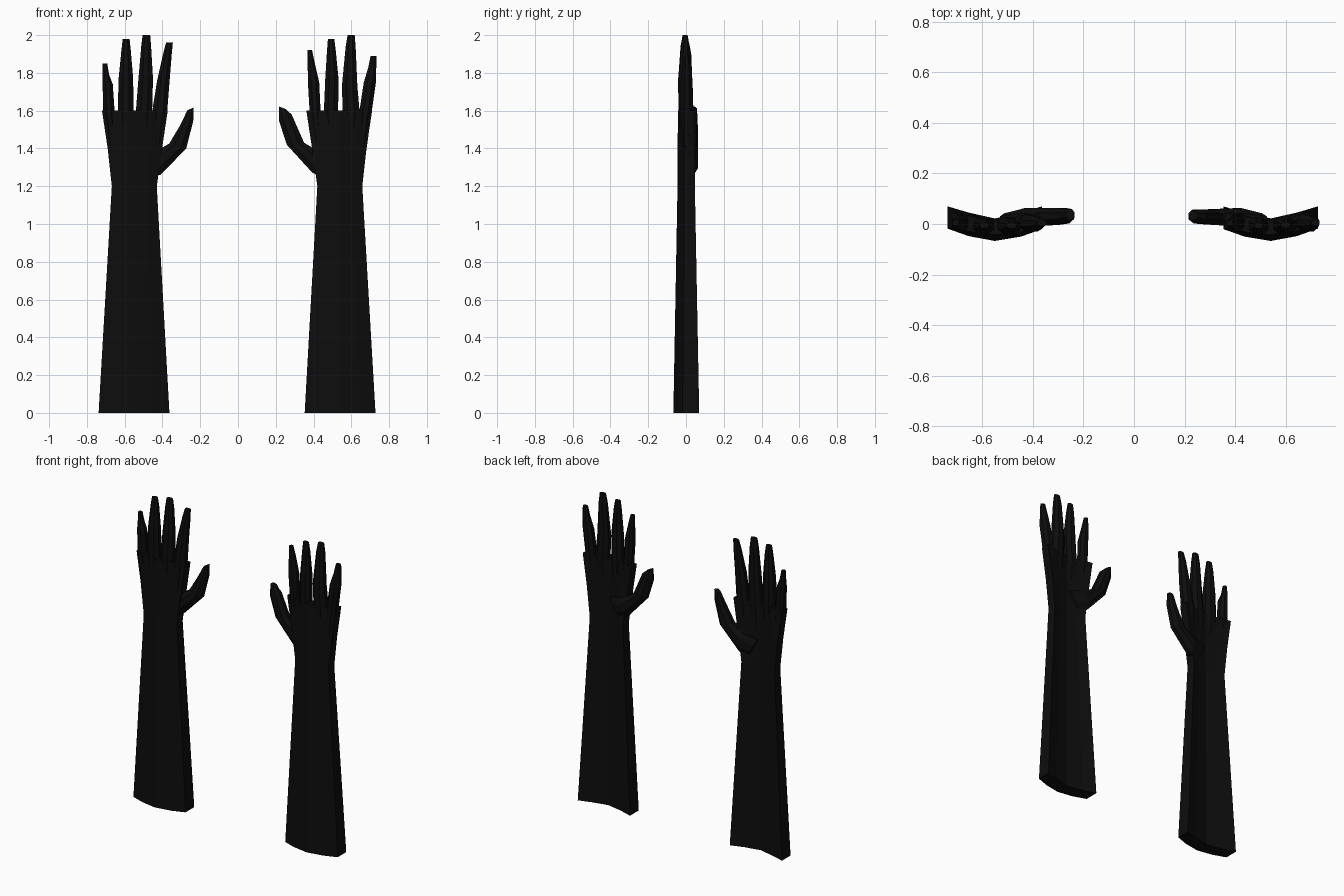
import bpy, bmesh, math
from mathutils import Vector

if "Cube" in bpy.data.objects:
    bpy.data.objects.remove(bpy.data.objects["Cube"])

black = bpy.data.materials.new("black_cloth")
black.diffuse_color = (0.004, 0.004, 0.004, 1)
black.use_nodes = True
black.node_tree.nodes["Principled BSDF"].inputs["Base Color"].default_value = black.diffuse_color


def loft(name, rings):
    """Skin equal-length rings of points into a closed, flat-faced solid."""
    bm = bmesh.new()
    vs = [[bm.verts.new(p) for p in r] for r in rings]
    n = len(vs[0])
    for a, b in zip(vs, vs[1:]):
        for i in range(n):
            j = (i + 1) % n
            bm.faces.new((a[i], a[j], b[j], b[i]))
    bm.faces.new(vs[0][::-1])
    bm.faces.new(vs[-1])
    bmesh.ops.recalc_face_normals(bm, faces=bm.faces)
    me = bpy.data.meshes.new(name)
    bm.to_mesh(me)
    bm.free()
    ob = bpy.data.objects.new(name, me)
    bpy.context.collection.objects.link(ob)
    me.materials.append(black)
    return ob


def ring(x0, z0, x1, z1, y, h, n=8):
    """Rounded section spanning the silhouette points (x0,z0) and (x1,z1)."""
    a, b = Vector((x0, y, z0)), Vector((x1, y, z1))
    mid, half = (a + b) / 2, (b - a) / 2
    k = 1 / math.cos(math.pi / n)
    return [mid + half * max(-1, min(1, k * math.cos(t))) + Vector((0, h * k * math.sin(t), 0))
            for t in [math.tau * (i + 0.5) / n for i in range(n)]]


# Curved sleeve section: u across the width, y front and back
SECTION = [(-1, -0.02), (-0.55, -0.05), (0, -0.067), (0.55, -0.048), (1, -0.018),
           (1, 0.07), (0.55, 0.045), (0, 0.022), (-0.55, 0.043), (-1, 0.07)]
# z, outer and inner edge distance from the middle, depth scale
SLEEVE = [(0, 0.738, 0.363, 1), (1.2, 0.668, 0.43, 0.67),
          (1.4, 0.69, 0.402, 0.66), (1.6, 0.72, 0.372, 0.64)]


def sleeve(name, side, shift):
    rings = []
    for z, xo, xi, d in SLEEVE:
        c, w = (xo + xi) / 2, (xo - xi) / 2
        rings.append([(side * (c + w * u) + shift, y * d, z) for u, y in SECTION])
    loft(name, rings)


def finger(name, centre, base, mid, tip, zmid, ztip):
    """base, mid, tip are (left, right) edges; the root is sunk into the palm."""
    cx = (base[0] + base[1]) / 2
    y = -0.012 + 0.022 * abs(cx - centre) / 0.17
    inset = (base[1] - base[0]) * 0.15
    xr = centre + (cx - centre) * 0.85
    w = (base[1] - base[0]) / 2 - inset
    loft(name, [ring(xr - w, 1.36, xr + w, 1.36, y, 0.02),
                ring(base[0], 1.58, base[1], 1.58, y, 0.034),
                ring(mid[0], zmid, mid[1], zmid, y - 0.003, 0.032),
                ring((mid[0] + 2 * tip[0]) / 3, ztip - 0.06,
                     (mid[1] + 2 * tip[1]) / 3, ztip - 0.06, y, 0.023),
                ring(tip[0], ztip, tip[1], ztip, y, 0.012)])


sleeve("left_sleeve_and_palm", -1, 0)
sleeve("right_sleeve_and_palm", 1, -0.01)

# Fingers: base edges, middle edges, tip edges, middle height, tip height
LEFT = [("little", (-0.713, -0.652), (-0.717, -0.663), (-0.717, -0.692), 1.74, 1.85),
        ("ring", (-0.637, -0.553), (-0.632, -0.555), (-0.61, -0.574), 1.77, 1.98),
        ("middle", (-0.542, -0.455), (-0.527, -0.45), (-0.505, -0.465), 1.77, 2.0),
        ("index", (-0.457, -0.376), (-0.428, -0.362), (-0.381, -0.345), 1.76, 1.96)]
RIGHT = [("index", (0.38, 0.438), (0.37, 0.43), (0.368, 0.392), 1.75, 1.92),
         ("middle", (0.454, 0.53), (0.462, 0.532), (0.476, 0.51), 1.77, 1.98),
         ("ring", (0.555, 0.645), (0.55, 0.632), (0.58, 0.618), 1.73, 2.0),
         ("little", (0.64, 0.706), (0.666, 0.73), (0.702, 0.733), 1.75, 1.89)]
for hand, centre, table in (("left", -0.545, LEFT), ("right", 0.535, RIGHT)):
    for f, *rest in table:
        finger(f"{hand}_{f}_finger", centre, *rest)

# Thumbs
loft("left_thumb", [ring(-0.53, 1.36, -0.475, 1.25, 0.022, 0.02),
                    ring(-0.44, 1.38, -0.41, 1.26, 0.027, 0.036),
                    ring(-0.363, 1.427, -0.274, 1.40, 0.03, 0.034),
                    ring(-0.305, 1.525, -0.237, 1.545, 0.032, 0.03),
                    ring(-0.268, 1.602, -0.235, 1.617, 0.038, 0.02)])
loft("right_thumb", [ring(0.525, 1.36, 0.465, 1.25, 0.022, 0.02),
                     ring(0.435, 1.38, 0.395, 1.27, 0.027, 0.036),
                     ring(0.35, 1.43, 0.258, 1.42, 0.028, 0.03),
                     ring(0.284, 1.58, 0.216, 1.55, 0.03, 0.028),
                     ring(0.25, 1.61, 0.216, 1.622, 0.034, 0.02)])
